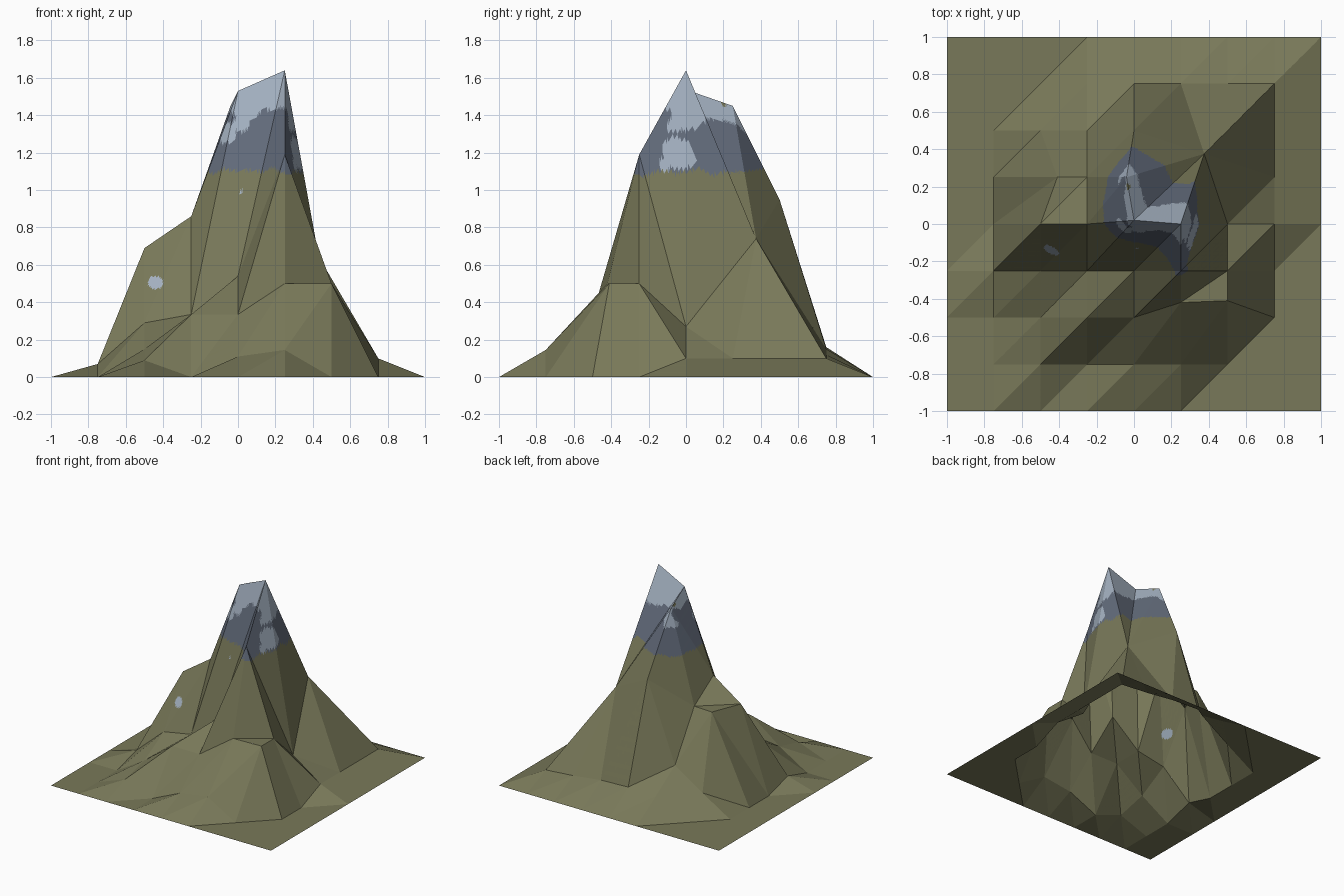
import bpy
from mathutils import Vector, noise

if "Cube" in bpy.data.objects:
    bpy.data.objects.remove(bpy.data.objects["Cube"])

# Terrain heights on a 9 x 9 grid, rows from front (y=-1) to back (y=1)
E = [0] * 9
ROWS = [
    E,
    [0, 0, .09, 0, .11, .145, 0, 0, 0],
    [0, 0, .15, .335, .335, .5, .5, 0, 0],
    [0, .07, .29, .335, .54, 1.19, .5, 0, 0],
    [0, 0, .69, .86, 1.53, 1.64, .27, .1, 0],
    [0, 0, .695, .70, 1.45, .74, .74, .1, 0],
    [0, 0, .15, .31, .95, .74, .74, .1, 0],
    [0, 0, 0, .15, .16, .15, .12, .1, 0],
    E,
]
# Grid points nudged sideways; the four at the back right meet in one point
MOVED = {(5, 2): (.25, -.42), (6, 2): (.5, -.41), (4, 4): (0, .02),
         (4, 5): (-.04, .25), (2, 5): (-.41, .25)}
for key in ((5, 5), (6, 5), (5, 6), (6, 6)):
    MOVED[key] = (.375, .375)


def point(i, j):
    x, y = MOVED.get((i, j), (-1 + i * .25, -1 + j * .25))
    return Vector((x, y, ROWS[j][i]))


# Colours
def material(name, rgb):
    m = bpy.data.materials.new(name)
    m.diffuse_color = (*rgb, 1)
    m.use_nodes = True
    m.node_tree.nodes["Principled BSDF"].inputs["Base Color"].default_value = m.diffuse_color
    return m


MATS = [material("olive_ground", (.19, .19, .10)),
        material("grey_rock", (.125, .15, .20)),
        material("pale_snow", (.37, .44, .53))]

# Painted patches: centre, radius, material index
PATCHES = [((-.43, -.13, .50), .045, 2), ((.02, -.13, .985), .015, 2),
           ((.29, -.04, 1.18), .085, 2), ((.28, -.10, 1.14), .05, 2),
           ((.02, -.07, 1.35), .06, 2), ((-.06, -.02, 1.29), .06, 2),
           ((.10, .23, 1.30), .06, 1), ((.12, .16, 1.38), .06, 1),
           ((.20, .24, 1.15), .06, 1), ((-.04, .20, 1.46), .02, 0)]


def colour(c):
    n = noise.noise(c * 9)
    for centre, r, mat in PATCHES:
        if (c - Vector(centre)).length < r * (1 + .5 * n):
            return mat
    if c.z < 1.10 + .04 * n:
        return 0
    return 2 if c.z + .16 * noise.noise(c * 7 + Vector((3, 1, 5))) > 1.36 else 1


# Mountain: each flat triangle is diced finely so the paint edges can follow it
N = 32
verts, faces, index, mats = [], [], {}, []


def vid(p):
    k = (round(p.x, 5), round(p.y, 5), round(p.z, 5))
    if k not in index:
        index[k] = len(verts)
        verts.append(k)
    return index[k]


def dice(a, b, c):
    if (b - a).cross(c - a).length < 1e-6:
        return
    u, v = (b - a) / N, (c - a) / N
    ids = [[vid(a + u * s + v * t) for t in range(N + 1 - s)] for s in range(N + 1)]

    def add(s, t, tri):
        faces.append(tri)
        mats.append(colour(a + u * s + v * t))

    for s in range(N):
        for t in range(N - s):
            add(s + .33, t + .33, (ids[s][t], ids[s + 1][t], ids[s][t + 1]))
            if s + t < N - 1:
                add(s + .67, t + .67, (ids[s + 1][t], ids[s + 1][t + 1], ids[s][t + 1]))


for j in range(8):
    for i in range(8):
        p, q = point(i, j), point(i + 1, j)
        r, s = point(i + 1, j + 1), point(i, j + 1)
        dice(p, q, r)
        dice(p, r, s)

mesh = bpy.data.meshes.new("mountain")
mesh.from_pydata(verts, [], faces)
for m in MATS:
    mesh.materials.append(m)
mesh.polygons.foreach_set("material_index", mats)
mesh.update()
obj = bpy.data.objects.new("mountain", mesh)
bpy.context.collection.objects.link(obj)
